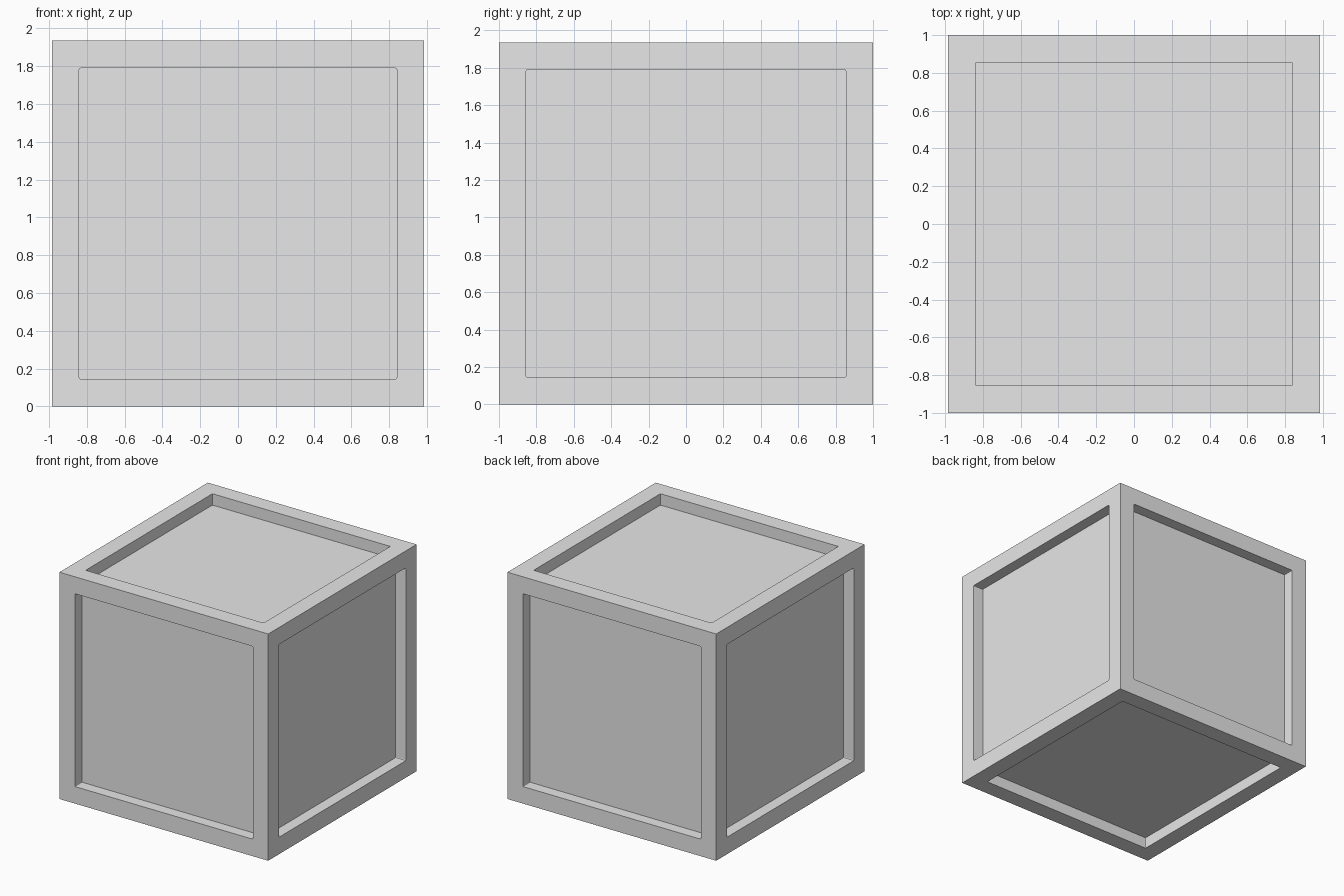
import bpy
import bmesh
from mathutils import Matrix, Vector

SIZE = Vector((1.97, 2.0, 1.935))
RIM = 0.145      # width of the frame around each panel
DEPTH = 0.097    # how far each panel is sunk
CORNER = 0.008   # tiny rounding of the recess corners

old = bpy.data.objects.get("Cube")
if old:
    bpy.data.objects.remove(old, do_unlink=True)

# Single plain grey
grey = bpy.data.materials.new("light_grey")
grey.use_nodes = True
colour = (0.8, 0.8, 0.8, 1.0)
grey.diffuse_color = colour
grey.node_tree.nodes["Principled BSDF"].inputs["Base Color"].default_value = colour

# Solid block standing on the ground
bm = bmesh.new()
bmesh.ops.create_cube(bm, size=1.0)
bmesh.ops.scale(bm, vec=SIZE, verts=bm.verts)
bmesh.ops.translate(bm, vec=(0, 0, SIZE.z / 2), verts=bm.verts)

# Frame rim on all six sides, then sink each panel straight in
panels = list(bm.faces)
bmesh.ops.inset_individual(bm, faces=panels, thickness=RIM, use_even_offset=True)
for panel in panels:
    normal = panel.normal.copy()
    floor = bmesh.ops.extrude_discrete_faces(bm, faces=[panel])["faces"][0]
    bmesh.ops.translate(bm, vec=-normal * DEPTH, verts=floor.verts)

    # Slightly round the four upright corners of the recess
    floor_verts = set(floor.verts)
    uprights = [e for v in floor_verts for e in v.link_edges
                if e.other_vert(v) not in floor_verts]
    bmesh.ops.bevel(bm, geom=uprights, offset=CORNER, segments=2,
                    profile=0.5, affect='EDGES')

bmesh.ops.recalc_face_normals(bm, faces=bm.faces)
mesh = bpy.data.meshes.new("panelled_crate")
bm.to_mesh(mesh)
bm.free()
mesh.materials.append(grey)
crate = bpy.data.objects.new("panelled_crate", mesh)
bpy.context.collection.objects.link(crate)
